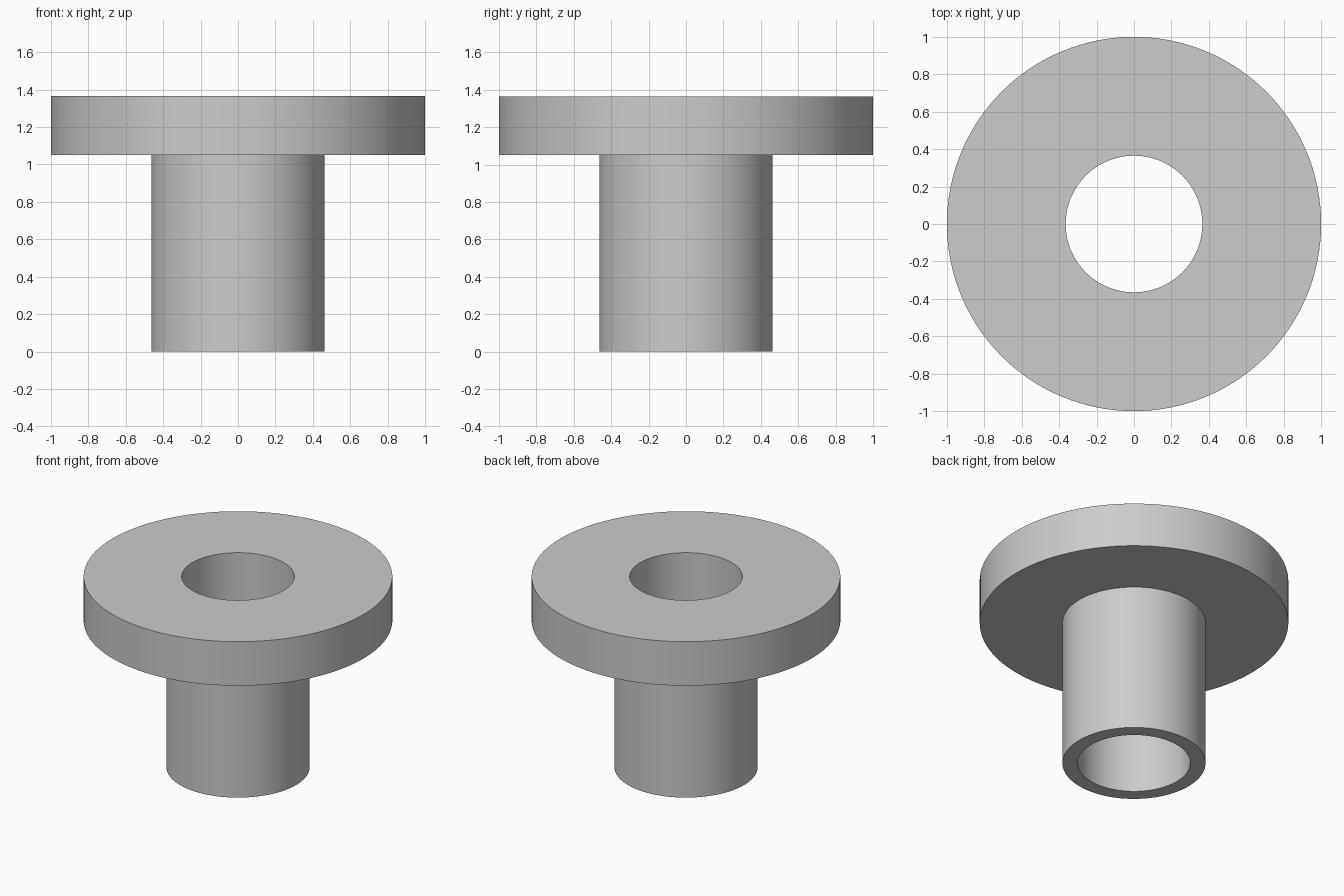
import bpy
import bmesh
from math import radians, tau
from mathutils import Matrix, Vector

cube = bpy.data.objects.get("Cube")
if cube:
    bpy.data.objects.remove(cube, do_unlink=True)

SEGMENTS = 128
BORE, SLEEVE, FLANGE = 0.365, 0.4635, 1.0
SHOULDER, TOP = 1.05, 1.365

# Plain grey finish
grey = bpy.data.materials.new("plain_grey")
grey.use_nodes = True
colour = (0.604, 0.604, 0.604, 1)
grey.diffuse_color = colour
grey.node_tree.nodes["Principled BSDF"].inputs["Base Color"].default_value = colour


def lathe(name, profile):
    """Revolve a closed (radius, height) profile around z."""
    bm = bmesh.new()
    rings = []
    for i in range(SEGMENTS):
        turn = Matrix.Rotation(tau * i / SEGMENTS, 3, "Z")
        rings.append([bm.verts.new(turn @ Vector((r, 0, z))) for r, z in profile])
    n = len(profile)
    for i, ring in enumerate(rings):
        after = rings[(i + 1) % SEGMENTS]
        for j in range(n):
            k = (j + 1) % n
            bm.faces.new((ring[j], after[j], after[k], ring[k]))
    bmesh.ops.recalc_face_normals(bm, faces=bm.faces[:])
    mesh = bpy.data.meshes.new(name)
    bm.to_mesh(mesh)
    bm.free()
    mesh.materials.append(grey)
    obj = bpy.data.objects.new(name, mesh)
    bpy.context.collection.objects.link(obj)
    bpy.ops.object.select_all(action="DESELECT")
    obj.select_set(True)
    bpy.context.view_layer.objects.active = obj
    bpy.ops.object.shade_smooth_by_angle(angle=radians(30))
    return obj


# One-piece bushing: hollow sleeve with a wide flange on top
lathe("flanged_bushing", [
    (BORE, 0), (SLEEVE, 0), (SLEEVE, SHOULDER),
    (FLANGE, SHOULDER), (FLANGE, TOP), (BORE, TOP),
])
